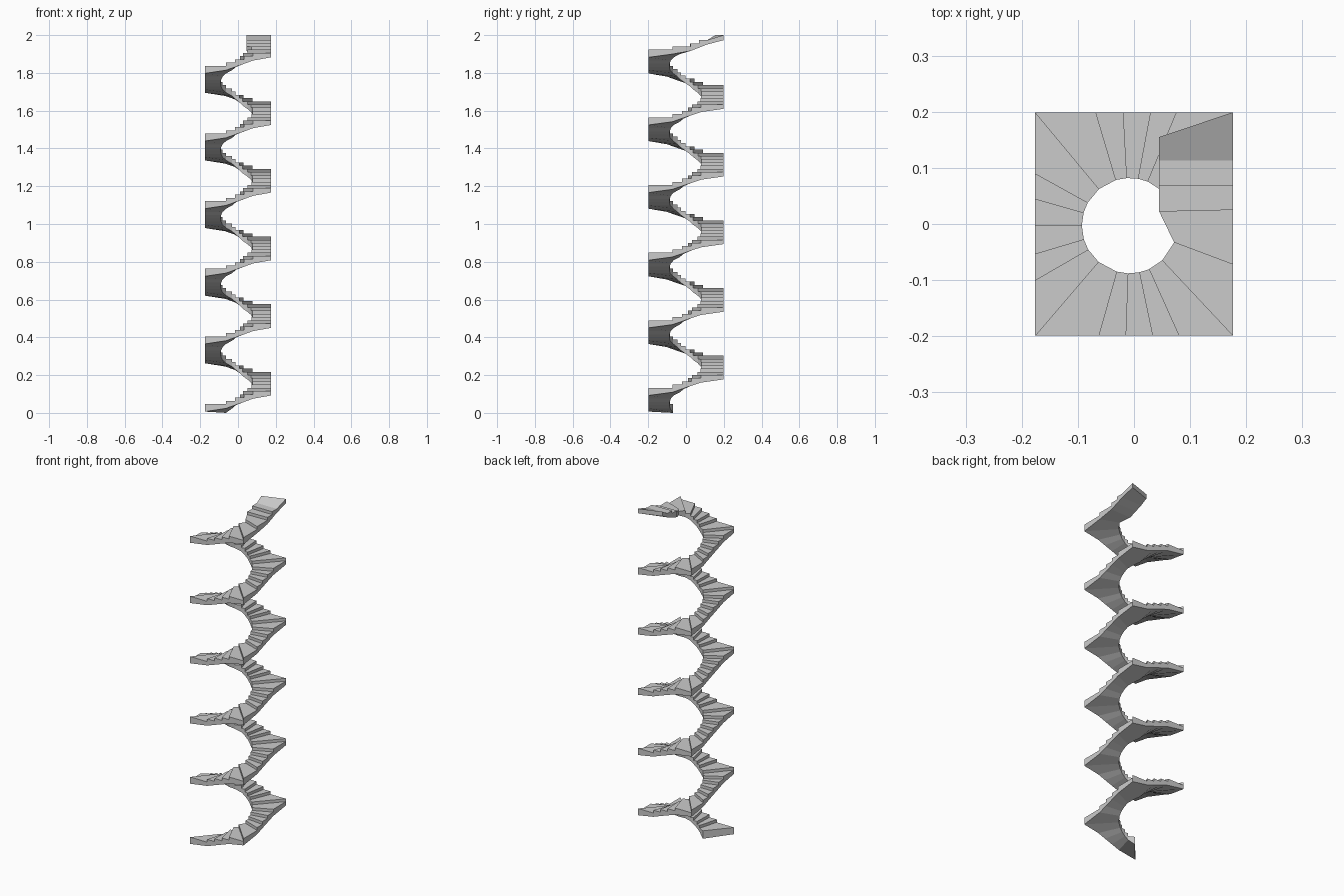
import bpy, bmesh
from mathutils import Vector

if "Cube" in bpy.data.objects:
    bpy.data.objects.remove(bpy.data.objects["Cube"])

HX, HY = 0.176, 0.199          # half size of the rectangular well
CENTER, RADIUS = Vector((-0.008, -0.003)), 0.085
RISE, THICK, BASE = 0.01705, 0.04, 0.007

# outer ends of the riser lines for one turn, counter-clockwise from front left
outer = [(x, -HY) for x in (-HX, -0.063, -0.015, 0.033, 0.08)]
outer += [(HX, y) for y in (-HY, -0.072, -0.022, 0.028, 0.08)]
outer += [(x, HY) for x in (HX, 0.076, 0.03, -0.019, -0.068)]
outer += [(-HX, y) for y in (HY, 0.09, 0.045, -0.003, -0.053, -0.10)]


def radial_line(point):
    """Inner and outer plan points of a winding riser."""
    p = Vector(point)
    return CENTER + (p - CENTER).normalized() * RADIUS, p


lines = [radial_line(outer[k % len(outer)]) for k in range(112)]
# straight steps at the top of the stair, ending in a skewed ramp
for yi, yo in ((0.022, 0.025), (0.069, 0.069), (0.113, 0.113), (0.155, HY)):
    lines.append((Vector((0.045, yi)), Vector((HX, yo))))
last = len(lines) - 1


def under(k):
    return 1.973 if k == last else BASE + RISE * k


bm = bmesh.new()


def vert(p, z):
    return bm.verts.new((p.x, p.y, z))


# sloping soffit edge, shared by neighbouring steps
soffit = [(vert(i, 0 if k == 0 else under(k)), vert(o, under(k)))
          for k, (i, o) in enumerate(lines)]
prev = soffit[0]
for k in range(last):
    (i0, o0), (i1, o1) = lines[k], lines[k + 1]
    ramp = k == last - 1
    z = under(k) + THICK
    if ramp:                    # ramp starts flush with the last tread
        a, b = prev
        z = 2.0
    else:
        a, b = vert(i0, z), vert(o0, z)
        bm.faces.new((prev[0], prev[1], b, a))          # riser
    c, d = vert(o1, z), vert(i1, z)
    bm.faces.new((a, b, c, d))                          # tread
    (si0, so0), (si1, so1) = soffit[k], soffit[k + 1]
    bm.faces.new((si0, si1, so1, so0))                  # soffit
    # side strings; the previous tread's end lies on the same vertical edge
    bm.faces.new((so0, so1, c, b))
    bm.faces.new((si1, si0, a, d))
    prev = (d, c)
bm.faces.new((soffit[last][1], soffit[last][0], prev[0], prev[1]))  # end face

mesh = bpy.data.meshes.new("winding_stair")
bm.to_mesh(mesh)
bm.free()
stair = bpy.data.objects.new("winding_stair", mesh)
bpy.context.collection.objects.link(stair)
